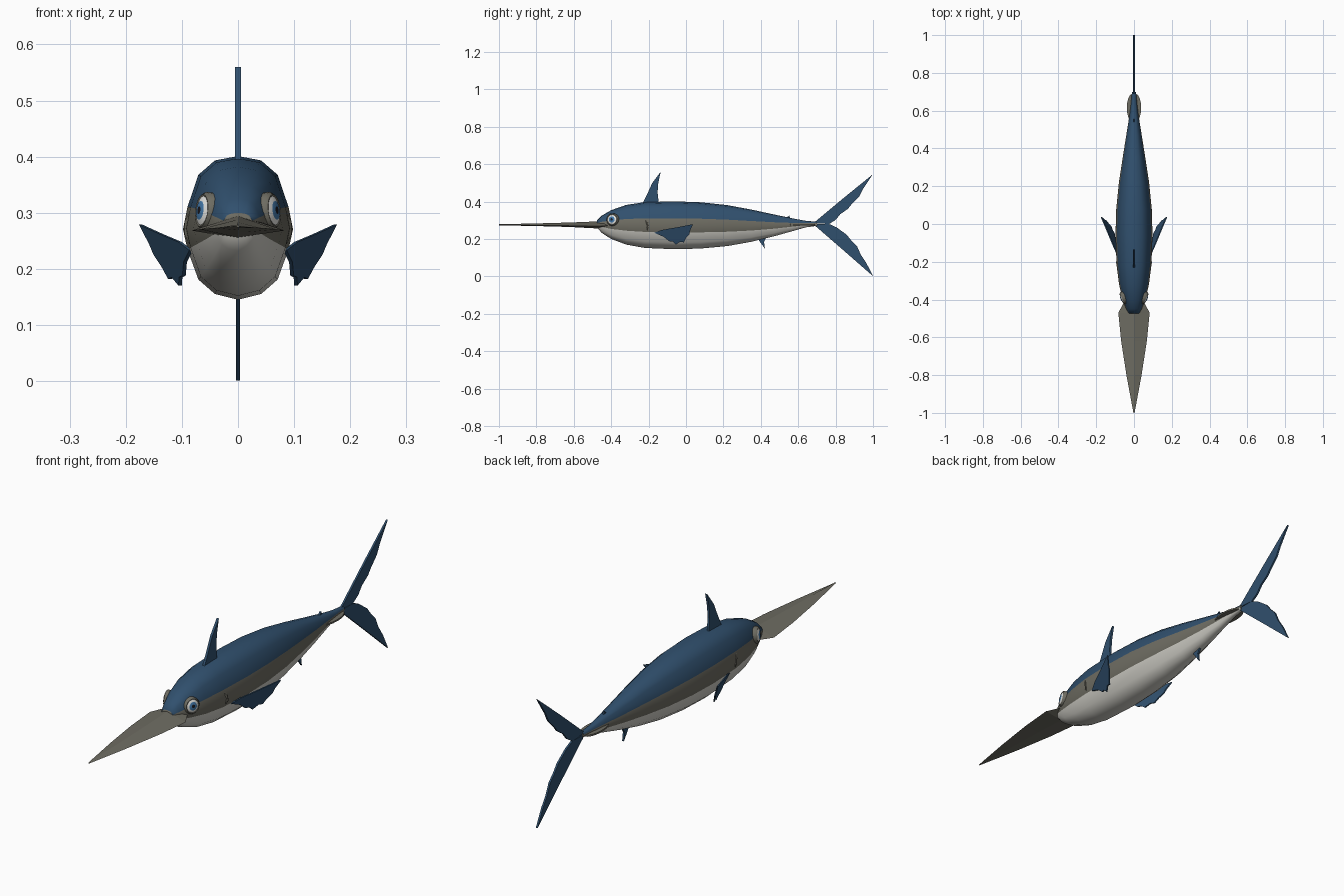
import bpy, bmesh, math
from mathutils import Matrix, Vector

if "Cube" in bpy.data.objects:
    bpy.data.objects.remove(bpy.data.objects["Cube"])


def material(name, rgb):
    m = bpy.data.materials.new(name)
    m.diffuse_color = (*rgb, 1)
    m.use_nodes = True
    m.node_tree.nodes["Principled BSDF"].inputs["Base Color"].default_value = m.diffuse_color
    return m


BLUE = material("deep blue", (0.03, 0.08, 0.155))
GREY = material("warm grey", (0.155, 0.15, 0.122))
WHITE = material("belly white", (0.62, 0.61, 0.56))
EYE_WHITE = material("eye white", (0.8, 0.8, 0.77))
IRIS = material("iris blue", (0.06, 0.2, 0.42))
DARK = material("pupil black", (0.01, 0.01, 0.015))


def finish(bm, name, mats, smooth=None):
    bmesh.ops.recalc_face_normals(bm, faces=bm.faces)
    me = bpy.data.meshes.new(name)
    bm.to_mesh(me)
    bm.free()
    for m in mats:
        me.materials.append(m)
    ob = bpy.data.objects.new(name, me)
    bpy.context.collection.objects.link(ob)
    if smooth:
        bpy.ops.object.select_all(action='DESELECT')
        ob.select_set(True)
        bpy.context.view_layer.objects.active = ob
        bpy.ops.object.shade_smooth_by_angle(angle=math.radians(smooth))
    return ob


def loft(bm, rings, slot=lambda i: 0):
    """Skin closed rings of points, capping both ends; slot(i) colours strip i."""
    vs = [[bm.verts.new(p) for p in r] for r in rings]
    n = len(vs[0])
    for a, b in zip(vs, vs[1:]):
        for i in range(n):
            j = (i + 1) % n
            bm.faces.new((a[i], a[j], b[j], b[i])).material_index = slot(i)
    for cap in (vs[0], vs[-1]):
        bm.faces.new(cap).material_index = 1 if n > 4 else 0


def fin(name, pts, place, thick=0.009, mat=BLUE):
    """Flat plate from a (y, z) outline; place(y, z) gives its x."""
    bm = bmesh.new()
    sides = [[bm.verts.new((place(y, z) + s * thick / 2, y, z)) for y, z in pts] for s in (-1, 1)]
    a, b = sides
    bm.faces.new(a)
    bm.faces.new(b[::-1])
    for i in range(len(pts)):
        j = (i + 1) % len(pts)
        bm.faces.new((a[i], b[i], b[j], a[j]))
    return finish(bm, name, [mat])


# Body: stations of (y, half width, bottom, top) with three colour bands
HALF = [(0, 1), (.42, .97), (.72, .87), (.92, .645), (1, .49),
        (.92, .35), (.72, .14), (.42, .04), (0, 0)]
SECTION = HALF + [(-x, z) for x, z in HALF[-2:0:-1]]
STATIONS = [(-.475, .028, .260, .300), (-.45, .042, .232, .325), (-.40, .060, .200, .354),
            (-.32, .079, .170, .382), (-.22, .092, .152, .397), (-.06, .098, .145, .401),
            (.08, .094, .149, .396), (.22, .080, .162, .381), (.35, .060, .185, .357),
            (.47, .041, .214, .331), (.57, .025, .242, .310), (.64, .016, .262, .297),
            (.70, .011, .270, .292)]


def band(i):
    k = i if i < 8 else 15 - i
    return 0 if k < 3 else 1 if k < 5 else 2


bm = bmesh.new()
loft(bm, [[(x * w, y, lo + z * (hi - lo)) for x, z in SECTION] for y, w, lo, hi in STATIONS], band)
finish(bm, "body", [BLUE, GREY, WHITE], 50)

# Bill: flattened diamond section tapering to the tip
bm = bmesh.new()
BILL = [(-1, .003, .273, .279), (-.8, .040, .269, .283), (-.62, .068, .264, .288),
        (-.47, .083, .256, .294), (-.40, .045, .254, .298)]
loft(bm, [[(w, y, (lo + hi) / 2 - .08 * w), (0, y, hi), (-w, y, (lo + hi) / 2 - .08 * w), (0, y, lo)]
          for y, w, lo, hi in BILL])
finish(bm, "bill", [GREY])

# Fins on the centre plane
centre = lambda y, z: 0
fin("dorsal_fin", [(-.235, .385), (-.205, .445), (-.18, .50), (-.135, .56), (-.148, .50),
                   (-.152, .45), (-.145, .385)], centre, .010)
fin("second_dorsal_fin", [(.525, .305), (.553, .326), (.558, .300)], centre, .007)
fin("anal_fin", [(.37, .225), (.395, .185), (.422, .148), (.417, .185), (.44, .225)], centre, .008)
fin("tail_upper_lobe", [(.68, .285), (.70, .300), (.85, .425), (.998, .545), (.945, .465), (.925, .425),
                        (.885, .385), (.865, .36), (.825, .333), (.80, .302), (.765, .280)], centre, .008)
fin("tail_lower_lobe", [(.68, .280), (.765, .280), (.805, .262), (.86, .222), (.885, .19), (.915, .16),
                        (.935, .115), (.965, .07), (1, .001), (.85, .132), (.70, .262)], centre, .008)

# Paired parts
PECTORAL = [(-.17, .233), (-.13, .248), (-.05, .262), (.038, .279), (.022, .245), (.018, .225), (0, .205),
            (-.012, .182), (-.032, .185), (-.053, .170), (-.07, .185), (-.09, .188), (-.12, .212)]
EYE = [(.034, -.03), (.034, .004), (.029, .010), (.026, .009), (.017, .013), (.007, .015)]
EYE_SLOTS = [0, 0, 0, 1, 2]
for side, s in (("right", 1), ("left", -1)):
    fin(side + "_pectoral_fin", PECTORAL,
        lambda y, z: s * (.088 + .354 * (y + .16) + .353 * (z - .235)), .006)

    # Gill cover: thin curved ridge on the cheek
    bm = bmesh.new()
    rings = []
    for y, z in [(-.215, .305), (-.204, .285), (-.20, .262), (-.205, .24), (-.218, .225)]:
        x = .094 - 12 * (z - .272) ** 2
        rings.append([(s * (x - .012), y - .02, z), (s * (x + .003), y - .004, z),
                      (s * (x + .003), y, z), (s * (x - .012), y + .002, z)])
    loft(bm, rings)
    finish(bm, side + "_gill_cover", [GREY])

    # Tail keel: flat half-oval beside the tail stalk
    bm = bmesh.new()
    arc = [(.615 + .075 * math.cos(math.pi * k / 8), .008 + .030 * math.sin(math.pi * k / 8))
           for k in range(9)]
    loft(bm, [[(s * x, y, z) for y, x in arc] for z in (.272, .279)])
    for f in bm.faces:
        f.material_index = 0
    finish(bm, side + "_tail_keel", [GREY])

    # Eye: turned rim, white, iris and pupil
    bm = bmesh.new()
    normal = Vector((s, -.42, .12)).normalized()
    turn = Matrix.Translation((s * .056, -.392, .303)) @ normal.to_track_quat('Z', 'Y').to_matrix().to_4x4()
    loops = [[bm.verts.new(turn @ Vector((r * math.cos(k * math.pi / 8), r * math.sin(k * math.pi / 8), h)))
              for k in range(16)] for r, h in EYE]
    for (a, b), slot in zip(zip(loops, loops[1:]), EYE_SLOTS):
        for k in range(16):
            j = (k + 1) % 16
            bm.faces.new((a[k], a[j], b[j], b[k])).material_index = slot
    bm.faces.new(loops[0]).material_index = 0
    bm.faces.new(loops[-1]).material_index = 3
    finish(bm, side + "_eye", [GREY, EYE_WHITE, IRIS, DARK], 40)
